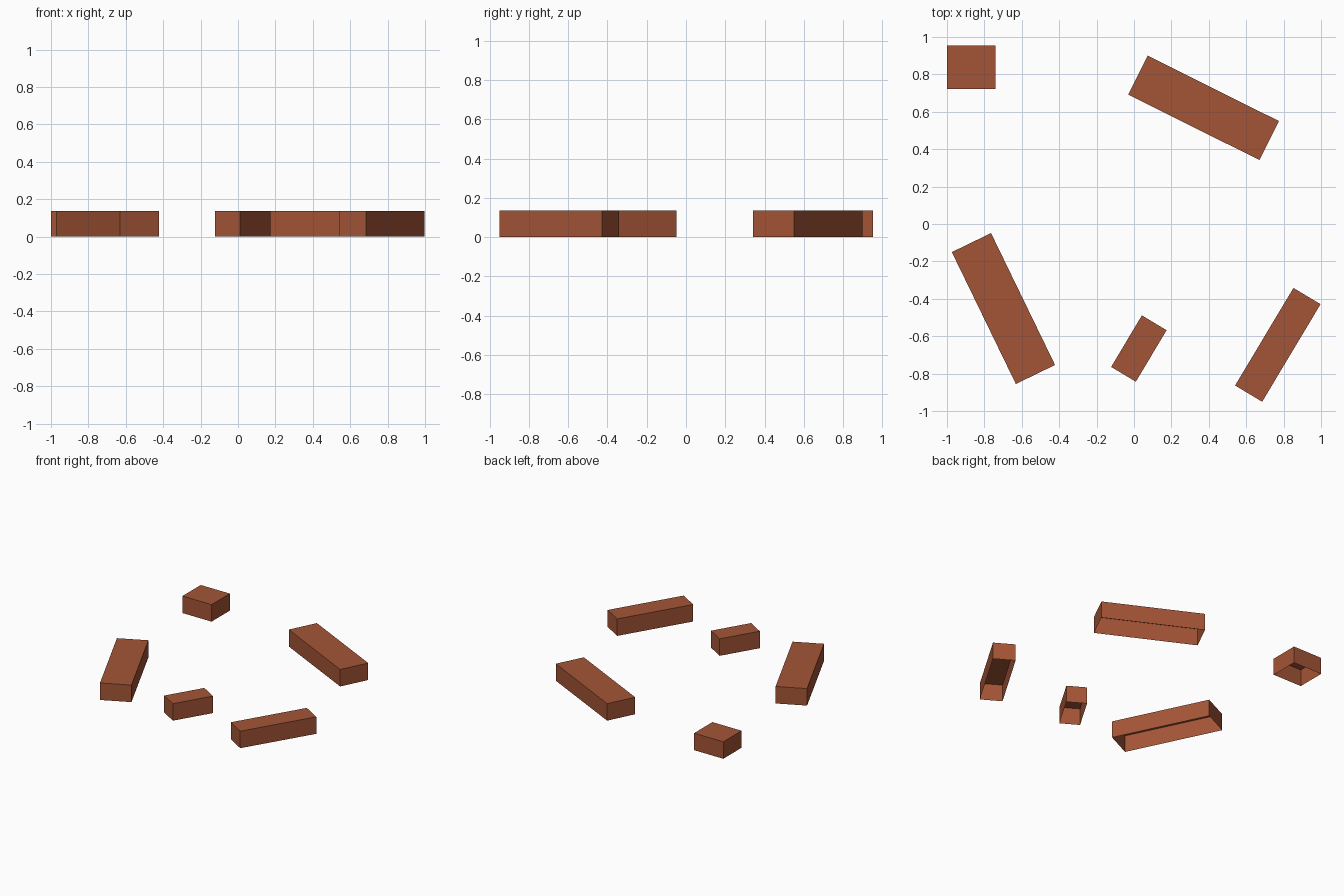
import bpy, bmesh, math
from mathutils import Matrix

if "Cube" in bpy.data.objects:
    bpy.data.objects.remove(bpy.data.objects["Cube"])

HEIGHT = 0.137

brick = bpy.data.materials.new("brick_brown")
brick.diffuse_color = (0.37, 0.09, 0.037, 1)
brick.use_nodes = True
brick.node_tree.nodes["Principled BSDF"].inputs["Base Color"].default_value = brick.diffuse_color


def open_block(name, x, y, length, width, angle):
    """Thin-walled block standing on z = 0, closed on top and open underneath."""
    bm = bmesh.new()
    bmesh.ops.create_cube(bm, size=1)
    bmesh.ops.transform(bm, verts=bm.verts, matrix=(
        Matrix.Translation((0, 0, HEIGHT / 2))
        @ Matrix.Diagonal((length, width, HEIGHT, 1))))
    bm.normal_update()
    bottom = [f for f in bm.faces if f.normal.z < -0.5]
    bmesh.ops.delete(bm, geom=bottom, context='FACES_ONLY')
    mesh = bpy.data.meshes.new(name)
    bm.to_mesh(mesh)
    bm.free()
    mesh.materials.append(brick)
    obj = bpy.data.objects.new(name, mesh)
    obj.location = (x, y, 0)
    obj.rotation_euler.z = math.radians(angle)
    bpy.context.collection.objects.link(obj)


# name, centre x, centre y, length, width, turn in degrees
for block in (
    ("short_block_back_left", -0.870, 0.837, 0.260, 0.233, 0),
    ("long_block_back_right", 0.372, 0.621, 0.785, 0.233, -26.5),
    ("long_block_front_left", -0.698, -0.452, 0.784, 0.233, -64.1),
    ("small_block_front", 0.026, -0.666, 0.321, 0.154, 59.2),
    ("narrow_block_front_right", 0.769, -0.646, 0.608, 0.169, 59.1),
):
    open_block(*block)
